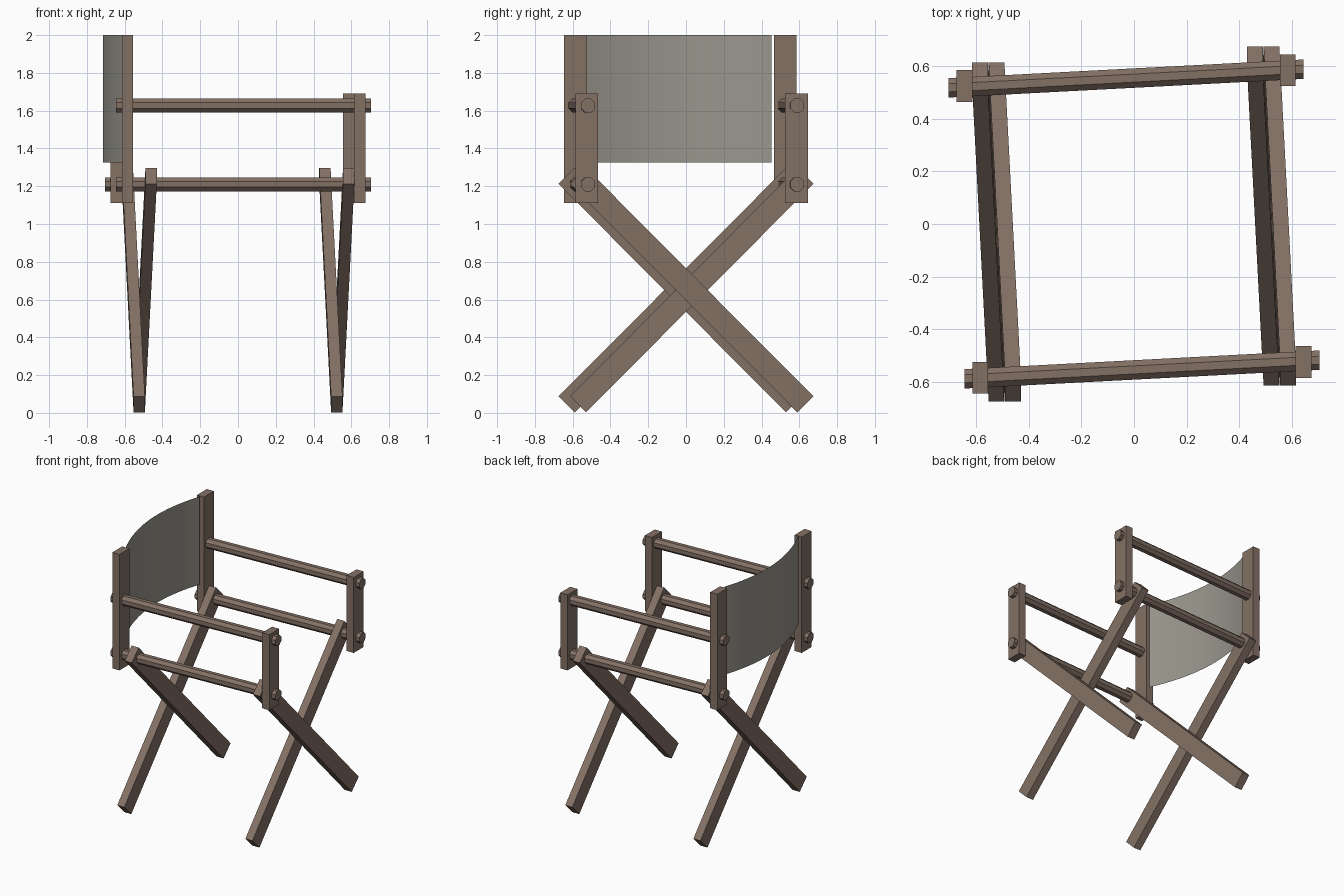
import bpy, bmesh, math
from mathutils import Vector

cube = bpy.data.objects.get("Cube")
if cube:
    bpy.data.objects.remove(cube, do_unlink=True)


def material(name, rgb):
    m = bpy.data.materials.new(name)
    m.use_nodes = True
    m.diffuse_color = (*rgb, 1)
    m.node_tree.nodes["Principled BSDF"].inputs["Base Color"].default_value = (*rgb, 1)
    return m


wood = material("brown wood", (0.23, 0.165, 0.13))
canvas = material("grey canvas", (0.32, 0.305, 0.265))


def finish(name, bm, mat):
    mesh = bpy.data.meshes.new(name)
    bm.to_mesh(mesh)
    bm.free()
    mesh.materials.append(mat)
    ob = bpy.data.objects.new(name, mesh)
    bpy.context.collection.objects.link(ob)
    return ob


def bar(name, start, end, section):
    """Sweep a section (list of offset vectors) straight from start to end."""
    bm = bmesh.new()
    rings = [[bm.verts.new(Vector(p) + o) for o in section] for p in (start, end)]
    n = len(section)
    for i in range(n):
        j = (i + 1) % n
        bm.faces.new((rings[0][i], rings[0][j], rings[1][j], rings[1][i]))
    for ring in rings:
        bm.faces.new(ring)
    bmesh.ops.recalc_face_normals(bm, faces=bm.faces)
    return finish(name, bm, wood)


def rect(u, v):
    return [u + v, v - u, -u - v, u - v]


X = Vector((1, 0, 0))
half_thick = X * 0.03

# Crossed legs: each side has one rising to the front and one to the back
for side, s in (("right", -1), ("left", 1)):
    for way, d in (("front", -1), ("back", 1)):
        across = Vector((0, -d, 1)).normalized() * 0.06
        cy = 0.03 * s
        bottom = (s * 0.523, cy - d * 0.602, 0.045)
        top = (s * 0.523 - d * 0.063, cy + d * 0.602, 1.255)
        bar(f"{side}_leg_rising_{way}", bottom, top, rect(half_thick, across))

# Upright posts: tall ones carry the backrest, short ones hold the arms
post_section = rect(half_thick, Vector((0, 0.06, 0)))
for name, x, y, top in (("tall_post_front", -0.585, -0.585, 2.0),
                        ("tall_post_back", -0.645, 0.525, 2.0),
                        ("short_post_front", 0.645, -0.525, 1.69),
                        ("short_post_back", 0.585, 0.585, 1.69)):
    bar(name, (x, y, 1.11), (x, y, top), post_section)

# Octagonal rods: seat rail and arm rail on each side
R = 0.04
octagon = [Vector((0, R * math.cos(a), R * math.sin(a)))
           for a in (math.radians(45 * i + 22.5) for i in range(8))]
for level, z in (("seat_rail", 1.21), ("arm_rail", 1.627)):
    bar(f"front_{level}", (-0.645, -0.589, z), (0.705, -0.518, z), octagon)
    bar(f"back_{level}", (-0.705, 0.518, z), (0.645, 0.589, z), octagon)

# Curved canvas backrest, a single sheet bowed away from the seat
bm = bmesh.new()
steps = 20
columns = []
for i in range(steps + 1):
    t = i / steps
    x = -0.585 - 0.06 * t - 0.098 * 4 * t * (1 - t)
    y = -0.527 + 0.98 * t
    columns.append([bm.verts.new((x, y, z)) for z in (1.325, 2.0)])
for a, b in zip(columns, columns[1:]):
    f = bm.faces.new((a[0], b[0], b[1], a[1]))
    f.smooth = True
finish("backrest_canvas", bm, canvas)
